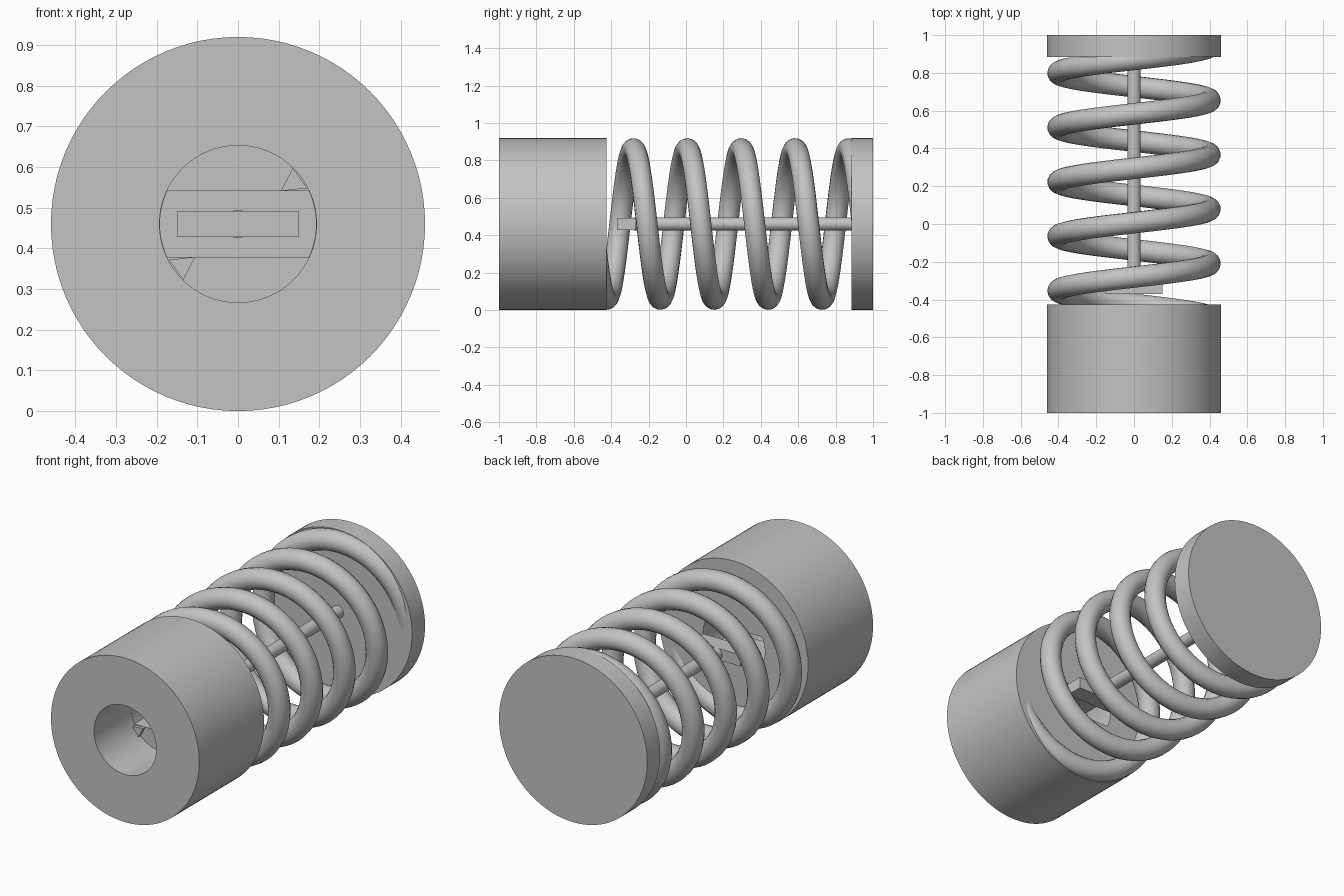
import bpy, bmesh, math
from mathutils import Vector, Matrix

cube = bpy.data.objects.get("Cube")
if cube:
    bpy.data.objects.remove(cube, do_unlink=True)

R = 0.46          # outer radius, also the height of the axis
BORE = 0.193      # radius of the front bore
WEB = -0.67       # depth at which the bore ends
SOCKET_BACK = -0.425
SLOT = 0.081      # half height of the slot

grey = bpy.data.materials.new("plain_grey")
grey.use_nodes = True
grey.diffuse_color = (0.55, 0.55, 0.55, 1)
grey.node_tree.nodes["Principled BSDF"].inputs["Base Color"].default_value = grey.diffuse_color


def activate(ob):
    bpy.ops.object.select_all(action='DESELECT')
    ob.select_set(True)
    bpy.context.view_layer.objects.active = ob


def prism(name, outline, y0, y1):
    """Extrude an (x, z) outline, measured from the axis, from y0 to y1."""
    bm = bmesh.new()
    face = bm.faces.new([bm.verts.new((x, y0, z + R)) for x, z in outline])
    moved = bmesh.ops.extrude_face_region(bm, geom=[face])["geom"]
    verts = [v for v in moved if isinstance(v, bmesh.types.BMVert)]
    bmesh.ops.translate(bm, verts=verts, vec=(0, y1 - y0, 0))
    bmesh.ops.recalc_face_normals(bm, faces=bm.faces)
    mesh = bpy.data.meshes.new(name)
    bm.to_mesh(mesh)
    bm.free()
    mesh.materials.append(grey)
    ob = bpy.data.objects.new(name, mesh)
    bpy.context.collection.objects.link(ob)
    return ob


def circle(r, n=96):
    return [(r * math.cos(2 * math.pi * i / n), r * math.sin(2 * math.pi * i / n))
            for i in range(n)]


def smooth(ob):
    activate(ob)
    bpy.ops.object.shade_smooth_by_angle(angle=math.radians(30))


def cut(ob, cutter):
    cutter.hide_render = True
    mod = ob.modifiers.new("cut", 'BOOLEAN')
    mod.operation = 'DIFFERENCE'
    mod.solver = 'EXACT'
    mod.object = cutter
    activate(ob)
    bpy.ops.object.modifier_apply(modifier=mod.name)
    bpy.data.objects.remove(cutter, do_unlink=True)


# Socket: a thick cylinder with a front bore and a slot through its back wall
socket = prism("socket", circle(R), -1, SOCKET_BACK)
cut(socket, prism("bore_cutter", circle(BORE), -1.1, WEB))
slot_r = BORE - 0.001
half = math.asin(SLOT / slot_r)
steps = 12
arc = [half * (2 * i / steps - 1) for i in range(steps + 1)]
slot_outline = [(slot_r * math.cos(a + turn), slot_r * math.sin(a + turn))
                for turn in (0, math.pi) for a in arc]
cut(socket, prism("slot_cutter", slot_outline, WEB - 0.02, SOCKET_BACK + 0.1))
smooth(socket)

# Small stops beside the slot, inside the bore
for name, s in (("upper_stop", 1), ("lower_stop", -1)):
    prism(name, [(s * 0.105, s * 0.081), (s * 0.17, s * 0.088), (s * 0.135, s * 0.138)],
          WEB - 0.02, WEB + 0.01)

# End disc, rod and crossbar of the plunger
smooth(prism("end_disc", circle(R), 0.885, 1))
smooth(prism("rod", circle(0.035, 32), -0.28, 0.9))
prism("crossbar", [(-0.15, -0.0325), (0.15, -0.0325), (0.15, 0.0325), (-0.15, 0.0325)],
      -0.37, -0.27)

# Coil spring: five turns, ends buried in the socket and disc
WIRE = 0.057
coil_r = R - WIRE - 0.001
turns, per_turn = 5, 64
curve = bpy.data.curves.new("spring", 'CURVE')
curve.dimensions = '3D'
curve.bevel_depth = WIRE
curve.bevel_resolution = 6
curve.use_fill_caps = True
spline = curve.splines.new('POLY')
count = turns * per_turn + 1
spline.points.add(count - 1)
for i, p in enumerate(spline.points):
    a = -2 * math.pi * i / per_turn
    y = -0.497 + 1.44 * i / (count - 1)
    p.co = (coil_r * math.cos(a), y, R + coil_r * math.sin(a), 1)
curve.materials.append(grey)
spring = bpy.data.objects.new("spring", curve)
bpy.context.collection.objects.link(spring)
activate(spring)
bpy.ops.object.convert(target='MESH')
smooth(bpy.context.view_layer.objects.active)
